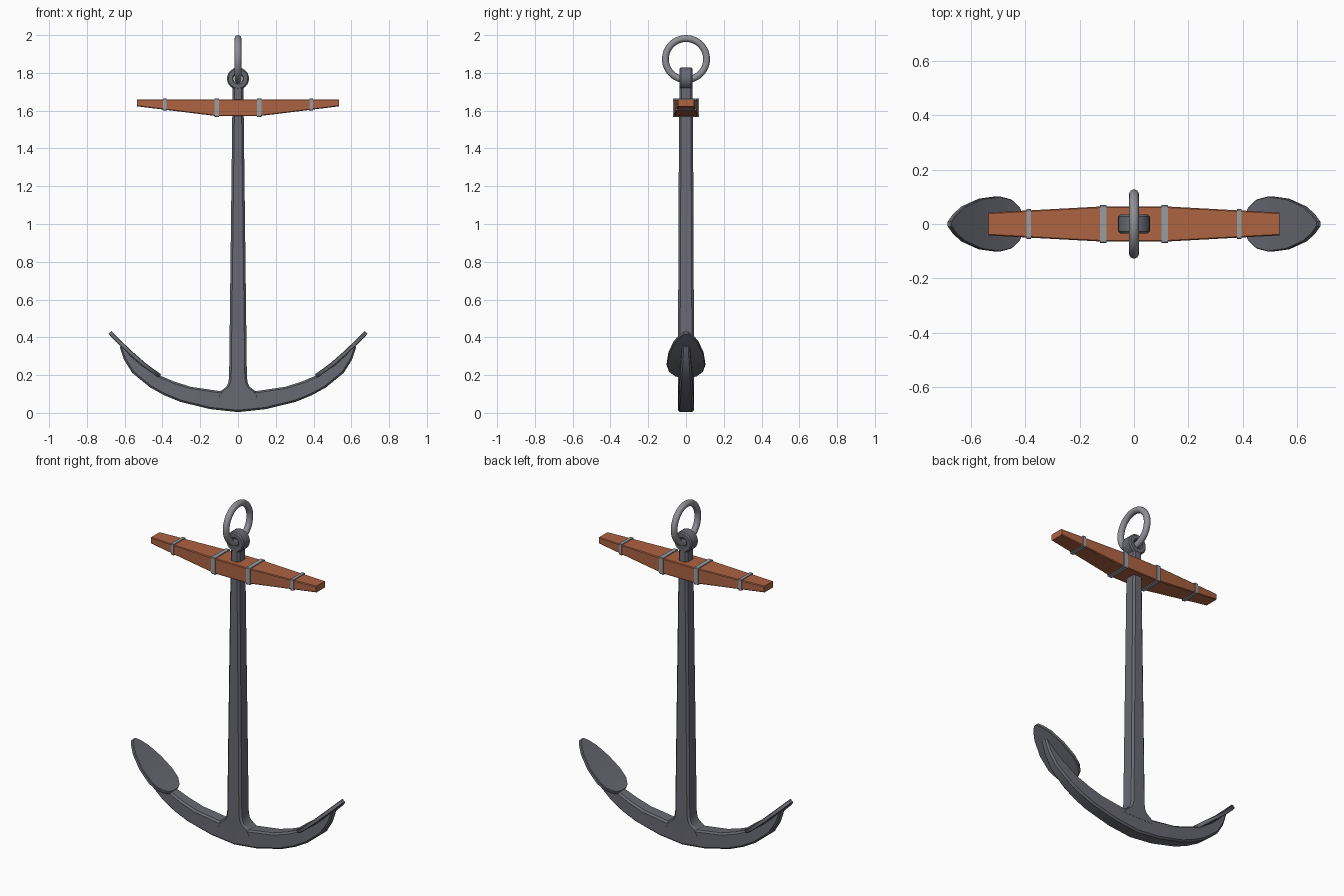
import bpy, bmesh, math
from mathutils import Vector as V

if "Cube" in bpy.data.objects:
    bpy.data.objects.remove(bpy.data.objects["Cube"])


def material(name, rgb):
    m = bpy.data.materials.new(name)
    m.diffuse_color = (*rgb, 1)
    m.use_nodes = True
    m.node_tree.nodes["Principled BSDF"].inputs["Base Color"].default_value = m.diffuse_color
    return m


IRON = material("dark iron", (0.14, 0.143, 0.168))
STEEL = material("ring steel", (0.28, 0.28, 0.305))
BAND = material("band steel", (0.31, 0.34, 0.37))
WOOD = material("red brown wood", (0.42, 0.125, 0.055))
Y = V((0, 1, 0))


def finish(name, bm, mat, smooth=None):
    bmesh.ops.recalc_face_normals(bm, faces=bm.faces)
    me = bpy.data.meshes.new(name)
    bm.to_mesh(me)
    bm.free()
    me.materials.append(mat)
    ob = bpy.data.objects.new(name, me)
    bpy.context.collection.objects.link(ob)
    if smooth:
        bpy.ops.object.select_all(action='DESELECT')
        bpy.context.view_layer.objects.active = ob
        ob.select_set(True)
        bpy.ops.object.shade_smooth_by_angle(angle=math.radians(smooth))
    return ob


def section(c, a, b, ch):
    """Chamfered rectangle around c with half-extent vectors a and b."""
    la, lb = a.length, b.length
    ch = min(ch, la * 0.7, lb * 0.7)
    p, q = 1 - ch / la, 1 - ch / lb
    return [c + a * s + b * t for s, t in
            ((1, -q), (1, q), (p, 1), (-p, 1), (-1, q), (-1, -q), (-p, -1), (p, -1))]


def loft(name, rings, mat, smooth=None, closed=False):
    bm = bmesh.new()
    vs = [[bm.verts.new(p) for p in r] for r in rings]
    n = len(vs[0])
    pairs = list(zip(vs, vs[1:])) + ([(vs[-1], vs[0])] if closed else [])
    for r, s in pairs:
        for i in range(n):
            j = (i + 1) % n
            bm.faces.new((r[i], r[j], s[j], s[i]))
    if not closed:
        bm.faces.new(vs[0])
        bm.faces.new(vs[-1])
    return finish(name, bm, mat, smooth)


# shank, flaring into fillets at the foot: (z, half x, half y)
shank = [(0.085, 0.11, 0.043), (0.116, 0.093, 0.043), (0.124, 0.078, 0.043),
         (0.138, 0.062, 0.043), (0.158, 0.052, 0.043), (0.19, 0.047, 0.043),
         (1.60, 0.030, 0.037), (1.735, 0.028, 0.034)]
loft("shank", [section(V((0, 0, z)), V((hx, 0, 0)), Y * hy, 0.011)
               for z, hx, hy in shank], IRON, 25)

# curved arms: (inner x, inner z, outer x, outer z, half y)
arm = [(0.10, 0.116, 0.148, 0.020, 0.042), (0.25, 0.138, 0.307, 0.059, 0.040),
       (0.335, 0.165, 0.39, 0.093, 0.038), (0.41, 0.196, 0.466, 0.135, 0.035),
       (0.505, 0.257, 0.56, 0.212, 0.030), (0.565, 0.31, 0.603, 0.281, 0.025),
       (0.608, 0.362, 0.626, 0.350, 0.020)]
full = [(-a, b, -c, d, y) for a, b, c, d, y in reversed(arm)] \
    + [(0, 0.108, 0, 0.004, 0.042)] + arm
rings = []
for ix, iz, ox, oz, hy in full:
    i, o = V((ix, 0, iz)), V((ox, 0, oz))
    rings.append(section((i + o) / 2, (i - o) / 2, Y * hy, 0.010))
loft("arms", rings, IRON, 30)

# flukes: leaf-shaped plates on the arm ends: (x, z, half width)
leaf = [(0.413, 0.194, 0.032), (0.424, 0.201, 0.060), (0.455, 0.222, 0.090),
        (0.50, 0.256, 0.102), (0.566, 0.314, 0.093), (0.629, 0.374, 0.064),
        (0.66, 0.405, 0.036), (0.678, 0.424, 0.010)]
for side, s in (("left", -1), ("right", 1)):
    rings = []
    for k, (x, z, w) in enumerate(leaf):
        a, b = leaf[max(k - 1, 0)], leaf[min(k + 1, len(leaf) - 1)]
        n = V((-(b[1] - a[1]) * s, 0, b[0] - a[0])).normalized()
        rings.append(section(V((x * s, 0, z + 0.002)), Y * w, n * 0.011, 0.003))
    loft(side + "_fluke", rings, IRON, 30)

# shackle eye at the head: lathe around the y axis
profile = [(0.058, -0.027), (0.058, 0.027), (0.051, 0.035), (0.030, 0.035),
           (0.024, 0.029), (0.024, -0.029), (0.030, -0.035), (0.051, -0.035)]
loft("head_eye", [[V((r * math.cos(t), y, 1.77 + r * math.sin(t))) for r, y in profile]
                  for t in (math.tau * i / 32 for i in range(32))], IRON, 30, True)

# mooring ring through the eye
bpy.ops.mesh.primitive_torus_add(major_radius=0.109, minor_radius=0.018,
                                 major_segments=48, minor_segments=16,
                                 location=(0, 0, 1.873),
                                 rotation=(0, math.pi / 2, 0))
ring = bpy.context.object
ring.name = "ring"
ring.data.materials.append(STEEL)
bpy.ops.object.shade_smooth()


def stock_size(x):
    """Half width and underside height of the stock at x."""
    t = max(0, (abs(x) - 0.11) / 0.425)
    return 0.065 - 0.023 * t, 1.571 + 0.052 * t


def stock_ring(x, grow, ch):
    hy, lo = stock_size(x)
    hi = 1.66
    return section(V((x, 0, (lo + hi) / 2)), Y * (hy + grow),
                   V((0, 0, (hi - lo) / 2 + grow)), ch)


# wooden stock, tapered on its sides and underside
loft("stock", [stock_ring(x, 0, 0.004) for x in (-0.535, -0.11, 0.11, 0.535)], WOOD)

# metal bands around the stock
for x, w in ((0.113, 0.012), (0.387, 0.009)):
    for s in (-1, 1):
        loft("stock_band", [stock_ring(s * x - w, 0.005, 0.003),
                            stock_ring(s * x + w, 0.005, 0.003)], BAND)
